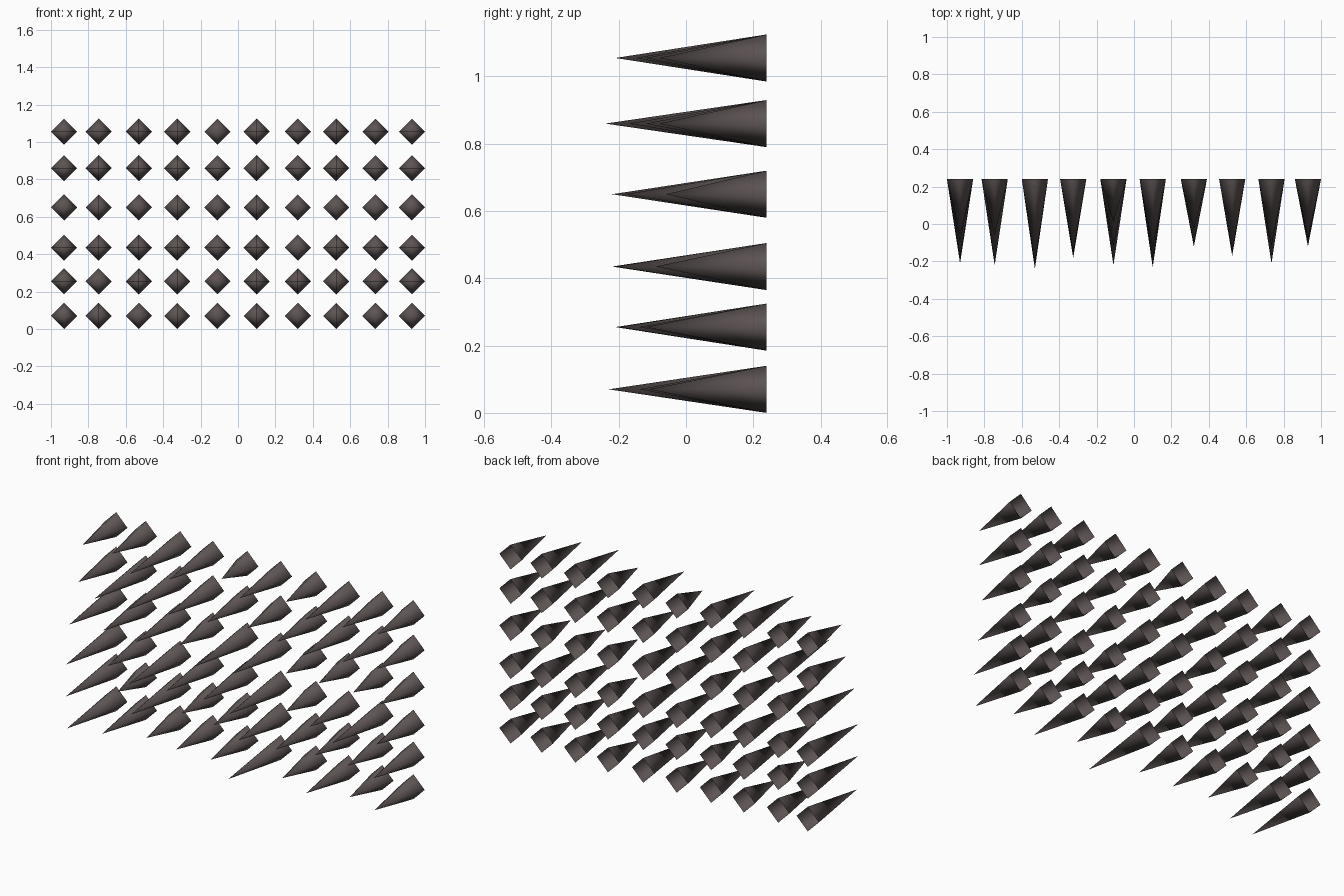
import bpy
import bmesh
from mathutils import Matrix

default_cube = bpy.data.objects.get("Cube")
if default_cube:
    bpy.data.objects.remove(default_cube, do_unlink=True)

# Spike layout: column positions, row heights and spike lengths in hundredths
RADIUS = 0.07
BASE_Y = 0.24
COLUMNS = (-0.93, -0.745, -0.53, -0.325, -0.11, 0.10, 0.32, 0.525, 0.735, 0.93)
ROWS = {
    1.055: (30, 30, 45, 39, 23, 37, 27, 39, 36, 32),
    0.86: (34, 46, 48, 40, 36, 30, 35, 41, 36, 32),
    0.65: (42, 38, 40, 30, 46, 42, 27, 27, 26, 30),
    0.435: (45, 34, 46, 42, 40, 46, 27, 35, 45, 33),
    0.255: (45, 25, 44, 28, 30, 38, 36, 30, 31, 36),
    0.07: (44, 39, 30, 33, 33, 47, 30, 38, 29, 35),
}


def make_material(name, colour):
    material = bpy.data.materials.new(name)
    material.use_nodes = True
    material.diffuse_color = colour
    shader = next(node for node in material.node_tree.nodes
                  if node.type == 'BSDF_PRINCIPLED')
    shader.inputs["Base Color"].default_value = colour
    shader.inputs["Roughness"].default_value = 0.7
    return material


def add_spike(name, x, z, length, material):
    """Four-sided hollow spike pointing forward, open at the back."""
    bm = bmesh.new()
    forward = Matrix.Rotation(1.5707963, 4, 'X')
    bmesh.ops.create_cone(bm, cap_ends=False, segments=4, radius1=RADIUS,
                          radius2=0, depth=length, matrix=forward)
    # Weld the point into a single vertex
    bmesh.ops.remove_doubles(bm, verts=bm.verts, dist=0.0001)
    bmesh.ops.recalc_face_normals(bm, faces=bm.faces)
    for face in bm.faces:
        face.smooth = True
    mesh = bpy.data.meshes.new(name)
    bm.to_mesh(mesh)
    bm.free()
    mesh.materials.append(material)
    spike = bpy.data.objects.new(name, mesh)
    spike.location = (x, BASE_Y - length / 2, z)
    bpy.context.collection.objects.link(spike)


# Grid of spikes
dark_iron = make_material("dark_iron", (0.11, 0.088, 0.087, 1))
for row, (height, lengths) in enumerate(ROWS.items(), start=1):
    for column, (x, length) in enumerate(zip(COLUMNS, lengths), start=1):
        add_spike(f"spike_row_{row}_column_{column}", x, height,
                  length / 100, dark_iron)
